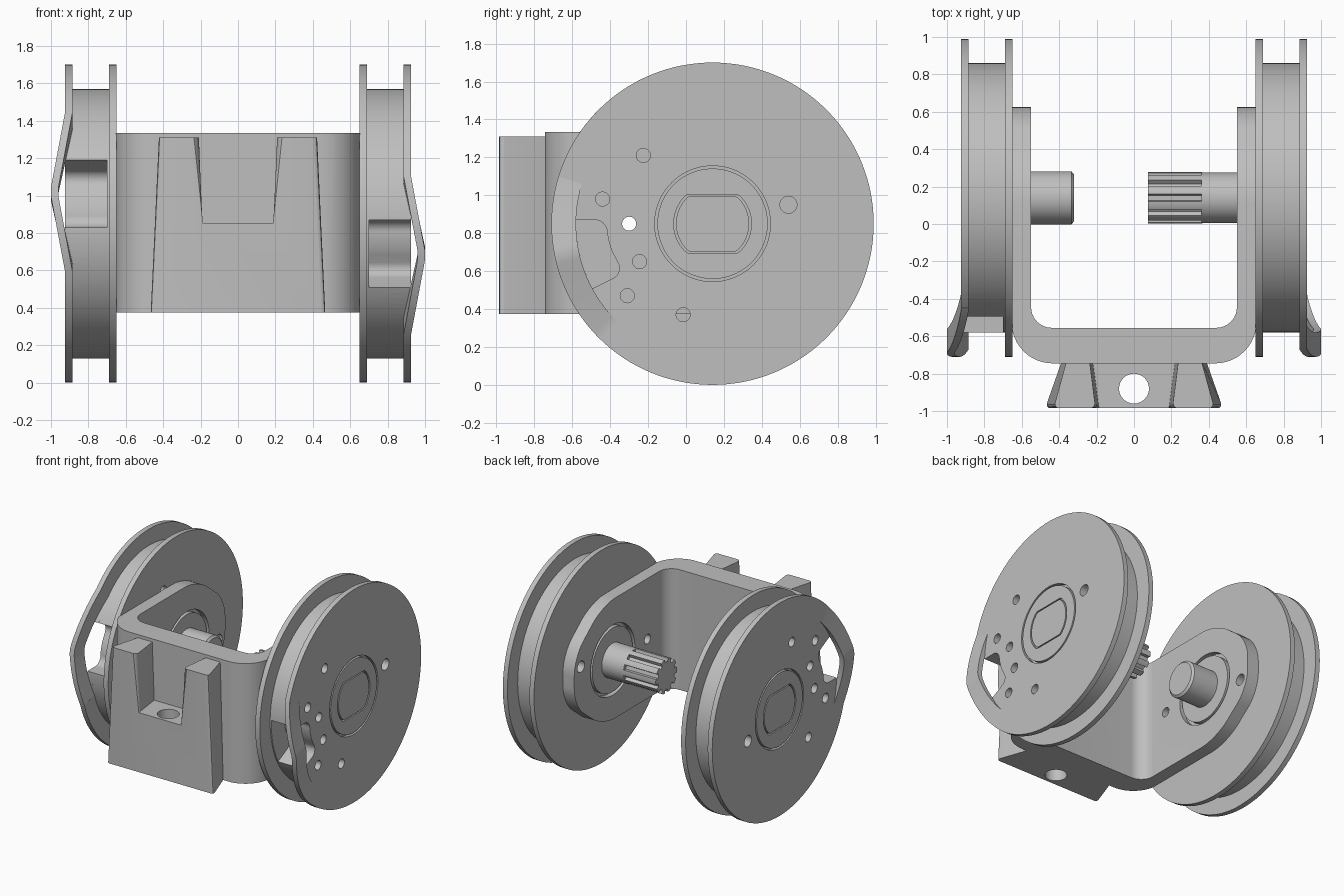
import bpy, bmesh, math
from mathutils import Vector, Matrix

if "Cube" in bpy.data.objects:
    bpy.data.objects.remove(bpy.data.objects["Cube"], do_unlink=True)

CY, CZ = 0.14, 0.85          # wheel axis

steel = bpy.data.materials.new("plain_grey")
steel.use_nodes = True
steel.diffuse_color = (0.52, 0.52, 0.52, 1)
steel.node_tree.nodes["Principled BSDF"].inputs["Base Color"].default_value = (0.52, 0.52, 0.52, 1)


def make(name, bm):
    bmesh.ops.recalc_face_normals(bm, faces=bm.faces[:])
    mesh = bpy.data.meshes.new(name)
    bm.to_mesh(mesh)
    bm.free()
    mesh.materials.append(steel)
    obj = bpy.data.objects.new(name, mesh)
    bpy.context.collection.objects.link(obj)
    return obj


def skin(name, rings, closed=False):
    """Join equal rings of points into a solid."""
    bm = bmesh.new()
    loops = [[bm.verts.new(p) for p in ring] for ring in rings]
    n = len(loops[0])
    for a, b in zip(loops, loops[1:]):
        for i in range(n):
            j = (i + 1) % n
            bm.faces.new((a[i], a[j], b[j], b[i]))
    bm.faces.new(loops[0])
    bm.faces.new(loops[-1])
    return make(name, bm)


def prism_x(name, pts, x0, x1):
    return skin(name, [[(x, y, z) for y, z in pts] for x in (x0, x1)])


def circle(y, z, r, n=32):
    return [(y + r * math.cos(t * math.tau / n), z + r * math.sin(t * math.tau / n)) for t in range(n)]


def lathe(name, profile, n=128):
    return skin(name, [[(x, y, z) for y, z in circle(CY, CZ, r, n)] for x, r in profile])


def fillet(corners, steps=8):
    """Round each (u, v, distance) corner with a conic arc."""
    out = []
    for i, (u, v, d) in enumerate(corners):
        p = Vector((u, v))
        if d == 0:
            out.append((u, v))
            continue
        a, b = (p + (Vector(corners[k][:2]) - p).normalized() * d
                for k in (i - 1, (i + 1) % len(corners)))
        for s in range(steps + 1):
            t = s / steps
            w = ((1 - t) ** 2, 1.414 * t * (1 - t), t * t)
            out.append(tuple((a * w[0] + p * w[1] + b * w[2]) / sum(w)))
    return out


def boolean(obj, cutters, operation="DIFFERENCE"):
    for cutter in cutters:
        mod = obj.modifiers.new("cut", "BOOLEAN")
        mod.operation, mod.solver, mod.object = operation, "EXACT", cutter
    bpy.context.view_layer.update()
    result = bpy.data.meshes.new_from_object(obj.evaluated_get(bpy.context.evaluated_depsgraph_get()))
    obj.modifiers.clear()
    obj.data = result
    for cutter in cutters:
        bpy.data.objects.remove(cutter, do_unlink=True)


def double_d(scale):
    pts = circle(0, 0, 0.205, 64)
    return [(CY + y * scale, CZ + max(-0.155, min(0.155, z)) * scale) for y, z in pts]


def sector(r0, r1, a0, a1, n=40):
    """Angles measured from the front of the wheel, upwards."""
    ts = [math.radians(a0 + (a1 - a0) * i / n) for i in range(n + 1)]
    return [[(CY - r * math.cos(t), CZ + r * math.sin(t)) for t in ts] for r in (r0, r1)]


# Grooved wheel with pin holes, rope pocket and rope slot
wheel = lathe("left_wheel", [(0.65, 0.85), (0.69, 0.85), (0.69, 0.72),
                             (0.885, 0.72), (0.885, 0.85), (0.925, 0.85)])
PIN, BOLT = (-0.30, 0.85), (0.54, 0.95)
holes = [(-0.44, 0.98), (-0.225, 1.21), (-0.245, 0.65), (-0.31, 0.47), (-0.015, 0.37), PIN]
cutters = [prism_x("hole_cutter", circle(y, z, 0.037), 0.5, 1.1) for y, z in holes]
cutters.append(prism_x("hole_cutter", circle(*BOLT, 0.045), 0.5, 1.1))
pocket = fillet([(-0.9, 0.87, 0), (-0.42, 0.87, 0.06), (-0.41, 0.74, 0.06),
                 (-0.33, 0.59, 0.06), (-0.53, 0.49, 0.04), (-0.9, 0.43, 0)])
cutters.append(prism_x("pocket_cutter", pocket, 0.7, 1.1))
inner, outer = sector(0.72, 0.95, -46, 17)
cutters.append(prism_x("slot_cutter", inner + outer[::-1], 0.885, 1.1))
cutters.append(prism_x("hub_cutter", circle(CY, CZ, 0.305, 96), 0.895, 1.1))
boolean(wheel, cutters)

# Rope guard: rim strip bent outwards
inner, outer = sector(0.72, 0.85, -46, 17)
rings = []
for (yi, zi), (yo, zo) in zip(inner, outer):
    rise = 0.075 * max(0, min(1, 1.06 - abs(zo - 0.68) / 0.40))
    low, high = 0.885 + rise, 0.925 + rise
    rings.append([(low, yi, zi), (high, yi, zi), (high, yo, zo), (low, yo, zo)])
guard = skin("left_rope_guard", rings)

# Hub cap and flat-sided axle end
hub = prism_x("left_hub", circle(CY, CZ, 0.291, 96), 0.89, 0.925)
boolean(hub, [prism_x("axle_cutter", double_d(1), 0.905, 1.1)])
axle = prism_x("left_axle_end", double_d(0.94), 0.90, 0.925)

# Matching right-hand side, turned half a turn about y
for part in (wheel, guard, hub, axle):
    twin = part.copy()
    twin.data = part.data.copy()
    twin.data.transform(Matrix.Translation((0, 0, 2 * CZ)) @ Matrix.Rotation(math.pi, 4, "Y"))
    twin.name = part.name.replace("left", "right")
    bpy.context.collection.objects.link(twin)

# U-shaped bracket with chamfered, rounded arm ends
u_shape = fillet([(-0.655, 0.625, 0), (-0.655, -0.745, 0.22), (0.655, -0.745, 0.22), (0.655, 0.625, 0),
                  (0.55, 0.625, 0), (0.55, -0.555, 0.11), (-0.55, -0.555, 0.11), (-0.55, 0.625, 0)], 12)
bracket = skin("bracket", [[(x, y, z) for x, y in u_shape] for z in (0.375, 1.335)])
side = fillet([(-1, 0.375, 0), (0.27, 0.375, 0.16), (0.625, 0.66, 0.14),
               (0.625, 1.05, 0.14), (0.27, 1.335, 0.16), (-1, 1.335, 0)])
boolean(bracket, [prism_x("side_cutter", side, -1, 1)], "INTERSECT")
cutters = []
for s in (-1, 1):
    spots = [(PIN, 0.037), ((BOLT[0], CZ + s * (BOLT[1] - CZ)), 0.045)]
    for (y, z), r in spots:
        cutters.append(prism_x("bolt_cutter", circle(y, z, r), s * 0.4, s * 0.8))
    cutters.append(prism_x("seat_cutter", circle(CY, CZ, 0.28, 64), s * 0.4, s * 0.59))
boolean(bracket, cutters)

# Shafts: plain on the right, splined on the left
for s, label in ((-1, "right"), (1, "left")):
    lathe(label + "_shaft_collar", [(s * 0.552, 0.255), (s * 0.62, 0.255)], 64)
lathe("right_shaft", [(-0.62, 0.142), (-0.335, 0.142), (-0.32, 0.125)], 64)
lathe("left_shaft", [(0.36, 0.135), (0.62, 0.135)], 64)
teeth = 10
spline = []
for i in range(teeth):
    for offset, r in ((-0.3, 0.108), (-0.26, 0.135), (0, 0.137), (0.26, 0.135), (0.3, 0.108)):
        a = math.tau * (i + offset) / teeth
        spline.append((CY + r * math.cos(a), CZ + r * math.sin(a)))
prism_x("left_shaft_spline", spline, 0.075, 0.365)


# Dovetail mount with two prongs and a vertical hole
def tapered(name, front, back, y0, y1):
    rings = []
    for y, (w0, z0, w1, z1) in ((y0, front), (y1, back)):
        rings.append([(-w0, y, z0), (w0, y, z0), (w1, y, z1), (-w1, y, z1)])
    return skin(name, rings)


mount = tapered("mount", (0.475, 0.375, 0.43, 1.31), (0.385, 0.375, 0.36, 1.31), -0.985, -0.73)
notch = tapered("notch_cutter", (0.185, 0.85, 0.207, 1.4), (0.225, 0.85, 0.245, 1.4), -1.0, -0.70)
bore = skin("bore_cutter", [[(x, y, z) for x, y in circle(0, -0.88, 0.08)] for z in (0.2, 1.5)])
boolean(mount, [notch, bore])
bm = bmesh.new()
bm.from_mesh(mount.data)
upright = [e for e in bm.edges if all(v.co.y < -0.97 for v in e.verts)
           and abs(e.verts[0].co.z - e.verts[1].co.z) > 0.2]
bmesh.ops.bevel(bm, geom=upright, offset=0.03, segments=4, profile=0.5, affect="EDGES")
bm.to_mesh(mount.data)
bm.free()

# Smooth round surfaces, keep edges sharp
bpy.ops.object.select_all(action="DESELECT")
for obj in bpy.context.collection.objects:
    if obj.type == "MESH":
        obj.select_set(True)
        bpy.context.view_layer.objects.active = obj
bpy.ops.object.shade_smooth_by_angle(angle=math.radians(30))
